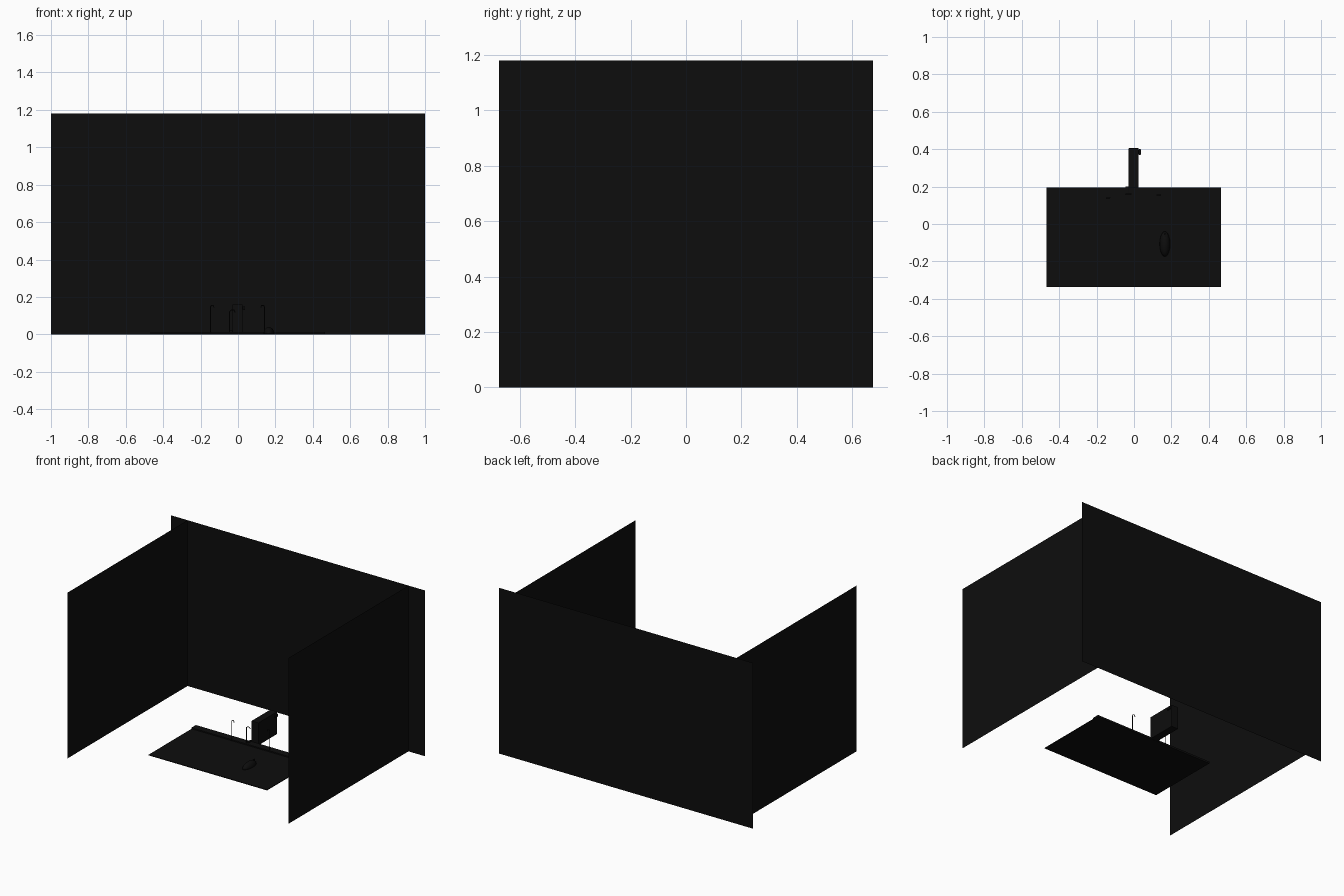
import bpy, bmesh
from mathutils import Vector

if "Cube" in bpy.data.objects:
    bpy.data.objects.remove(bpy.data.objects["Cube"])

black = bpy.data.materials.new("matte_black")
black.diffuse_color = (0.004, 0.004, 0.004, 1)
black.use_nodes = True
black.node_tree.nodes["Principled BSDF"].inputs["Base Color"].default_value = black.diffuse_color


def finish(name, bm):
    me = bpy.data.meshes.new(name)
    bm.to_mesh(me)
    bm.free()
    ob = bpy.data.objects.new(name, me)
    bpy.context.collection.objects.link(ob)
    me.materials.append(black)
    return ob


def panel(name, corners):
    bm = bmesh.new()
    bm.faces.new([bm.verts.new(c) for c in corners])
    return finish(name, bm)


def box(name, lo, hi, bevel=0):
    bm = bmesh.new()
    bmesh.ops.create_cube(bm, size=1)
    lo, hi = Vector(lo), Vector(hi)
    for v in bm.verts:
        v.co = (lo + hi) / 2 + v.co * (hi - lo)
    ob = finish(name, bm)
    if bevel:
        m = ob.modifiers.new("bevel", "BEVEL")
        m.width, m.segments = bevel, 2
    return ob


def wire(name, pts, r):
    cu = bpy.data.curves.new(name, "CURVE")
    cu.dimensions = "3D"
    cu.bevel_depth, cu.bevel_resolution, cu.use_fill_caps = r, 2, True
    sp = cu.splines.new("POLY")
    sp.points.add(len(pts) - 1)
    for p, c in zip(sp.points, pts):
        p.co = (*c, 1)
    ob = bpy.data.objects.new(name, cu)
    bpy.context.collection.objects.link(ob)
    cu.materials.append(black)
    return ob


# Backdrop: wide rear panel and two side panels
W, D, H, SX = 1.0, 0.675, 1.18, 0.87
panel("back_wall", [(-W, D, 0), (W, D, 0), (W, D, H), (-W, D, H)])
for side, s in (("left", -1), ("right", 1)):
    panel(side + "_wall", [(s * SX, -D, 0), (s * SX, D, 0), (s * SX, D, H), (s * SX, -D, H)])

# Flat mat with a raised rear strip
box("mat", (-0.468, -0.337, 0), (0.465, 0.195, 0.005))
box("mat_rear_strip", (-0.468, 0.145, 0.005), (0.465, 0.195, 0.013))

# Slim tower behind the mat, with rear knob
box("tower", (-0.03, 0.195, 0), (0.025, 0.405, 0.16), 0.002)
box("tower_knob", (0.025, 0.37, 0.13), (0.037, 0.40, 0.15), 0.003)
box("tower_foot", (-0.045, 0.165, 0.005), (-0.03, 0.20, 0.02), 0.002)

# Mouse: rounded low shell
bm = bmesh.new()
bmesh.ops.create_uvsphere(bm, u_segments=20, v_segments=12, radius=1)
for v in bm.verts:
    v.co = Vector((0.165 + 0.028 * v.co.x, -0.107 + 0.068 * v.co.y,
                   0.005 + 0.034 * max(v.co.z, 0)))
bmesh.ops.remove_doubles(bm, verts=bm.verts, dist=0.00005)
for f in bm.faces:
    f.smooth = True
finish("mouse_shell", bm)
box("mouse_wheel", (0.162, -0.07, 0.025), (0.168, -0.05, 0.036), 0.001)

# Thin hooked stands on the rear strip
for name, x, y, z, dx in (("left_hook", -0.148, 0.14, 0.155, 0.02),
                          ("middle_hook", -0.045, 0.16, 0.13, 0.03),
                          ("right_hook", 0.142, 0.155, 0.155, -0.02)):
    wire(name, [(x, y, 0.008), (x, y, z - 0.008), (x + dx * 0.3, y, z),
                (x + dx * 0.8, y, z), (x + dx, y, z - 0.012)], 0.0025)
